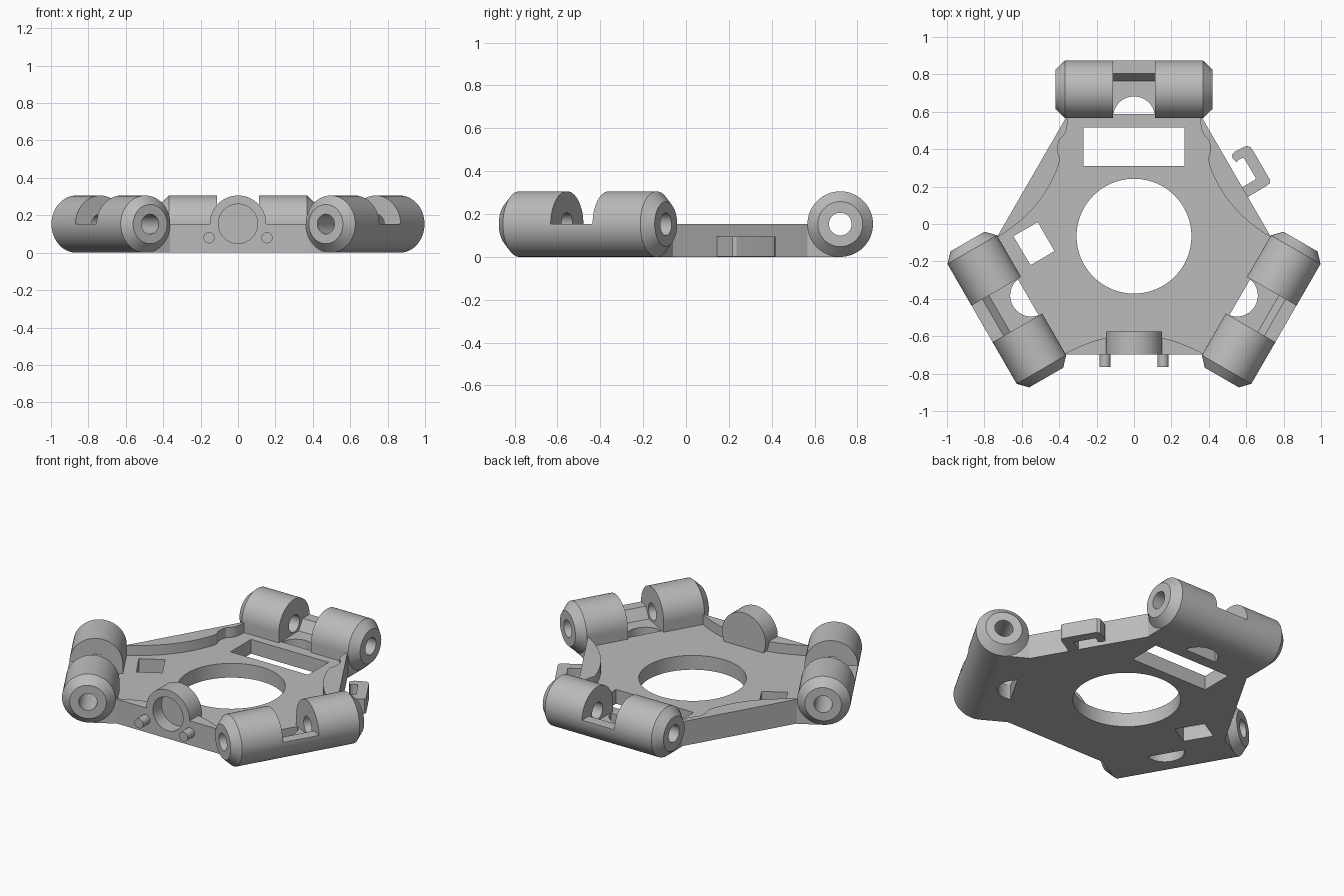
import bpy, bmesh, math
from mathutils import Matrix, Vector

if "Cube" in bpy.data.objects:
    bpy.data.objects.remove(bpy.data.objects["Cube"])

CY = -0.065          # y of the three-fold axis
R = 0.153            # barrel radius
FLOOR, TOP = 0.09, 0.153
grey = bpy.data.materials.new("plain_grey")
grey.diffuse_color = (0.5, 0.5, 0.5, 1)
grey.use_nodes = True
grey.node_tree.nodes["Principled BSDF"].inputs["Base Color"].default_value = grey.diffuse_color


def finish(bm, name, mat=None):
    if mat:
        bm.transform(mat)
    bmesh.ops.recalc_face_normals(bm, faces=bm.faces)
    me = bpy.data.meshes.new(name)
    bm.to_mesh(me)
    bm.free()
    me.materials.append(grey)
    ob = bpy.data.objects.new(name, me)
    bpy.context.collection.objects.link(ob)
    return ob


def prism(name, pts, z0, z1, mat=None):
    bm = bmesh.new()
    lo = [bm.verts.new((x, y, z0)) for x, y in pts]
    hi = [bm.verts.new((x, y, z1)) for x, y in pts]
    bm.faces.new(lo)
    bm.faces.new(hi)
    for i in range(len(pts)):
        j = (i + 1) % len(pts)
        bm.faces.new((lo[i], lo[j], hi[j], hi[i]))
    return finish(bm, name, mat)


def rod(name, r, axis, a, b, c, n=64):
    """Cylinder along an axis from a to b; c is the centre point."""
    bm = bmesh.new()
    bmesh.ops.create_cone(bm, cap_ends=True, segments=n, radius1=r, radius2=r, depth=b - a)
    rot = {"x": Matrix.Rotation(math.pi / 2, 4, "Y"),
           "y": Matrix.Rotation(math.pi / 2, 4, "X"), "z": Matrix()}[axis]
    off = Vector(c)
    off["xyz".index(axis)] = (a + b) / 2
    return finish(bm, name, Matrix.Translation(off) @ rot)


def cut(target, tool):
    m = target.modifiers.new("cut", "BOOLEAN")
    m.operation, m.object, m.solver = "DIFFERENCE", tool, "EXACT"
    bpy.context.view_layer.update()
    dg = bpy.context.evaluated_depsgraph_get()
    me = bpy.data.meshes.new_from_object(target.evaluated_get(dg))
    target.modifiers.clear()
    target.data = me
    bpy.data.objects.remove(tool)


def turn(k):
    c = Matrix.Translation((0, CY, 0))
    return c @ Matrix.Rotation(-k * 2 * math.pi / 3, 4, "Z") @ c.inverted()


def turned(k, x, y):
    p = turn(k) @ Vector((x, y, 0))
    return p.x, p.y


# Hexagonal plate at full rim height
W = .363
plate = prism("effector_plate", [turned(k, x, .57) for k in range(3) for x in (-W, W)], 0, TOP)

# Sunken floor: pocket outline follows the curved rims
def rim(angle, s):
    d = .629 - .102 * (1 - (s / .37) ** 2)
    a = math.radians(angle)
    return d * math.cos(a) - s * math.sin(a), CY + d * math.sin(a) + s * math.cos(a)

S = [-.366 + .732 * i / 24 for i in range(25)]
wave = [(.396, .345), (.402, .37), (.41, .39), (.408, .42), (.40, .45),
        (.375, .475), (.362, .50), (.357, .53), (.355, .56), (.355, .65)]
right = [rim(30, s) for s in S[:17]] + wave
front = [rim(-90, s) for s in S]
out = [Vector((math.cos(a), math.sin(a))) * .06 for a in (math.radians(-30), math.radians(210))]

def push(p, v):
    return p[0] + v.x, p[1] + v.y

pocket = ([push(front[0], out[1])] + front + [push(front[-1], out[0]), push(right[0], out[0])]
          + right + [(-x, y) for x, y in reversed(right)]
          + [push((-right[0][0], right[0][1]), out[1])])
cut(plate, prism("pocket", pocket, FLOOR, .4))

# Plate openings
cut(plate, rod("centre_hole", .307, "z", -.1, .4, (0, CY, 0), 96))
cut(plate, prism("window", [(-.27, .31), (.27, .31), (.27, .515), (-.27, .515)], -.1, .4))
cut(plate, prism("small_window", [(-.515, .01), (-.645, -.065), (-.553, -.22), (-.425, -.145)], -.1, .4))

# Hinge barrel: chamfered ends, squared lower inner corner between them
def ring(bm, x, r, squared):
    vs, n = [], 64
    for i in range(n):
        c, s = math.cos(2 * math.pi * i / n), math.sin(2 * math.pi * i / n)
        k = r
        if squared and c < -1e-6 and s < -1e-6:
            k = r / max(-c, -s)
        vs.append(bm.verts.new((x, .72 + k * c, R + k * s)))
    return vs

bm = bmesh.new()
rings = [ring(bm, *a) for a in ((-.42, .105, 0), (-.37, R, 0), (-.37, R, 1),
                                (.37, R, 1), (.37, R, 0), (.42, .105, 0))]
for a, b in zip(rings, rings[1:]):
    for i in range(64):
        j = (i + 1) % 64
        bm.faces.new((a[i], a[j], b[j], b[i]))
bm.faces.new(rings[0])
bm.faces.new(rings[-1])
bmesh.ops.remove_doubles(bm, verts=bm.verts, dist=1e-5)
barrel = finish(bm, "hinge_barrel_1")

# Barrel slot, bore and round cut-out
to_x = Matrix(((0, 0, 1, 0), (1, 0, 0, 0), (0, 1, 0, 0), (0, 0, 0, 1)))
prof = [(.5, FLOOR), (.765, FLOOR), (.805, .1535), (.95, .1535), (.95, .4), (.5, .4)]
cut(barrel, prism("slot", prof, -.113, .113, to_x))
cut(barrel, rod("bore", .053, "x", -.5, .5, (0, .72, R), 40))
a0 = math.asin(.018 / .112)
arc = [a0 + (math.pi - 2 * a0) * i / 32 for i in range(33)]
cut(barrel, prism("half_hole", [(.112 * math.cos(a), .57 + .112 * math.sin(a)) for a in arc], -.1, .4))
parts = [plate, barrel]
for k in (1, 2):
    ob = bpy.data.objects.new(f"hinge_barrel_{k + 1}", barrel.data.copy())
    ob.data.transform(turn(k))
    bpy.context.collection.objects.link(ob)
    parts.append(ob)

# Front round boss with blind recess, and pegs
boss = rod("front_boss", .151, "y", -.6968, -.575, (0, 0, .155))
for ob in (plate, boss):
    cut(ob, rod("boss_recess", .105, "y", -.8, -.61, (0, 0, .155)))
parts.append(boss)
for sx, side in ((1, "right"), (-1, "left")):
    parts.append(rod(f"peg_{side}", .03, "y", -.765, -.68, (sx * .155, 0, .08), 32))

# Side cable hook
hook = [(.55, .11), (.61, .145), (.715, .208), (.727, .218), (.728, .235), (.635, .395),
        (.622, .412), (.602, .418), (.54, .388), (.524, .37), (.527, .35), (.55, .33),
        (.56, .345), (.585, .355), (.592, .345), (.652, .245), (.645, .235), (.585, .2), (.54, .175)]
parts.append(prism("cable_hook", hook, 0.001, .095))

bpy.ops.object.select_all(action="DESELECT")
for ob in parts:
    ob.select_set(True)
bpy.context.view_layer.objects.active = plate
bpy.ops.object.shade_smooth_by_angle(angle=math.radians(25))
